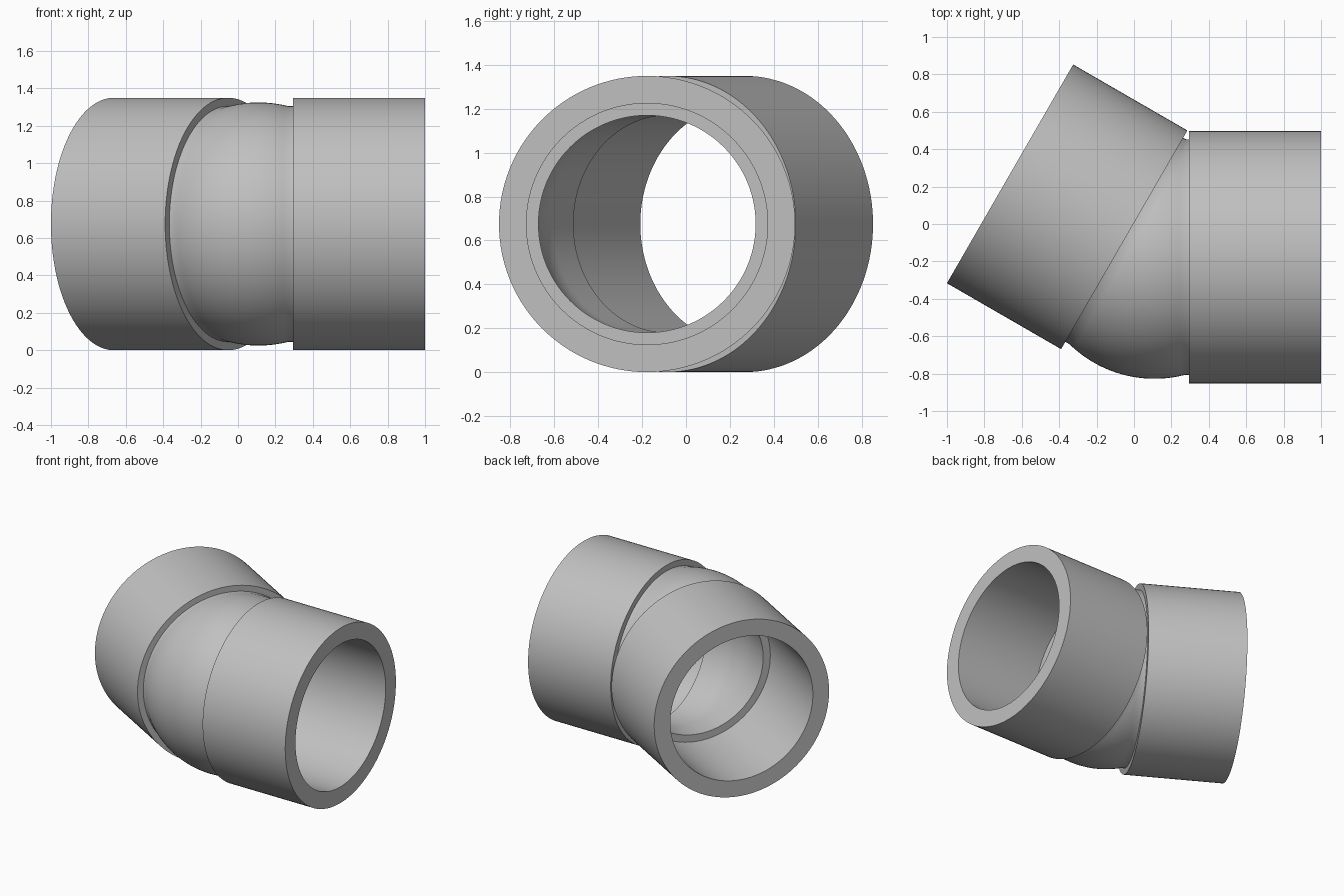
import bpy, bmesh
from math import cos, sin, radians, sqrt, pi, asin
from mathutils import Matrix, Vector

default = bpy.data.objects.get("Cube")
if default:
    bpy.data.objects.remove(default, do_unlink=True)

# Main dimensions of the pipe bend
BEND = radians(30)
R_SOCKET, R_BORE = 0.675, 0.55
R_NECK, R_BALL, R_INNER = 0.63, 0.65, 0.495
D_STEP, D_MOUTH = 0.186, 0.891
CENTRE = Vector((0.109, -0.1775, R_SOCKET))
SEGMENTS = 128

grey = bpy.data.materials.new("plastic_grey")
colour = (0.53, 0.53, 0.53, 1)
grey.diffuse_color = colour
grey.use_nodes = True
grey.node_tree.nodes["Principled BSDF"].inputs["Base Color"].default_value = colour


def ball_arc(radius, start, end, steps=16):
    """Points (distance along axis, radius) on a sphere around the bend centre."""
    a, b = asin(start / radius), asin(end / radius)
    angles = [a + (b - a) * i / steps for i in range(steps + 1)]
    return [(radius * sin(t), radius * cos(t)) for t in angles]


# Wall profile of one arm: ball, neck, socket, bore, inner step, inner ball
profile = ball_arc(R_BALL, -0.3, sqrt(R_BALL ** 2 - R_NECK ** 2))
profile += [(D_STEP, R_NECK), (D_STEP, R_SOCKET), (D_MOUTH, R_SOCKET),
            (D_MOUTH, R_BORE), (D_STEP, R_BORE), (D_STEP, R_INNER)]
profile += ball_arc(R_INNER, 0, -0.25)

# Revolve the arm about its axis
bm = bmesh.new()
verts = [bm.verts.new((d, 0, r)) for d, r in profile]
edges = [bm.edges.new(pair) for pair in zip(verts, verts[1:])]
bmesh.ops.spin(bm, geom=verts + edges, cent=(0, 0, 0), axis=(1, 0, 0),
               angle=2 * pi, steps=SEGMENTS)
bmesh.ops.remove_doubles(bm, verts=bm.verts, dist=1e-5)

# Trim on the mitre plane and mirror across it for the second arm
normal = Vector((cos(BEND / 2), -sin(BEND / 2), 0))
bmesh.ops.bisect_plane(bm, geom=bm.verts[:] + bm.edges[:] + bm.faces[:],
                       plane_co=(0, 0, 0), plane_no=normal, clear_inner=True)
copy = bmesh.ops.duplicate(bm, geom=bm.verts[:] + bm.edges[:] + bm.faces[:])["geom"]
copied = [g for g in copy if isinstance(g, bmesh.types.BMVert)]
bmesh.ops.transform(bm, matrix=Matrix.Scale(-1, 4, normal), verts=copied)
bmesh.ops.remove_doubles(bm, verts=bm.verts, dist=1e-4)
bmesh.ops.recalc_face_normals(bm, faces=bm.faces)
bmesh.ops.translate(bm, vec=CENTRE, verts=bm.verts)

mesh = bpy.data.meshes.new("pipe_elbow")
bm.to_mesh(mesh)
bm.free()
mesh.materials.append(grey)
elbow = bpy.data.objects.new("pipe_elbow", mesh)
bpy.context.collection.objects.link(elbow)

# Smooth walls with crisp rims
bpy.ops.object.select_all(action='DESELECT')
elbow.select_set(True)
bpy.context.view_layer.objects.active = elbow
bpy.ops.object.shade_smooth_by_angle(angle=radians(32))
